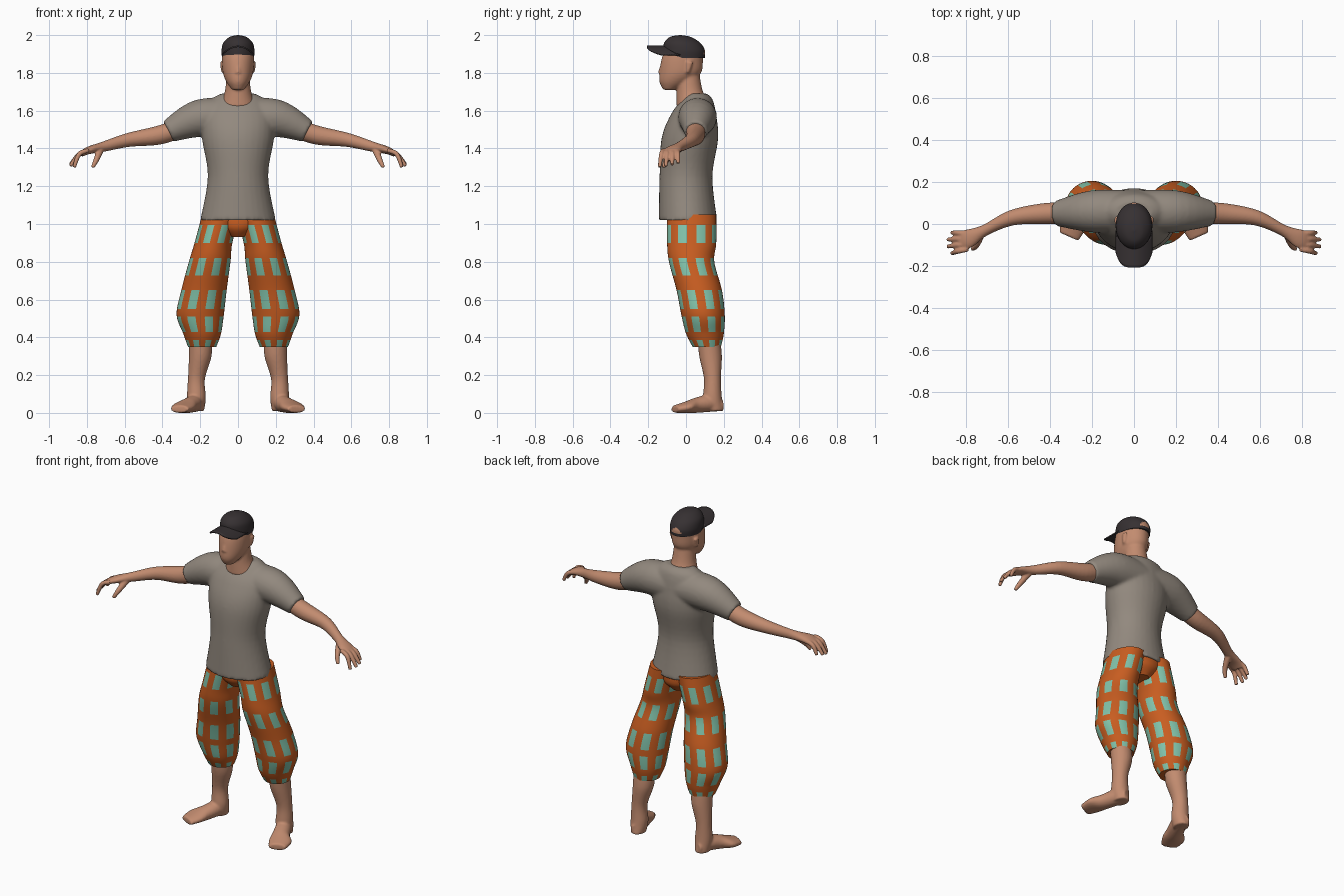
import bpy
import bmesh
import math
from mathutils import Vector

if "Cube" in bpy.data.objects:
    bpy.data.objects.remove(bpy.data.objects["Cube"])

ACROSS = Vector((1, 0, 0))
DEPTH = Vector((0, 1, 0))
UP = Vector((0, 0, 1))


def material(name, red, green, blue):
    mat = bpy.data.materials.new(name)
    mat.use_nodes = True
    mat.diffuse_color = (red, green, blue, 1)
    shader = mat.node_tree.nodes["Principled BSDF"]
    shader.inputs["Base Color"].default_value = mat.diffuse_color
    return mat


skin = material("skin", .54, .26, .16)
grey = material("shirt grey", .29, .25, .21)
orange = material("trouser orange", .58, .11, .015)
teal = material("check teal", .22, .54, .4)
charcoal = material("cap charcoal", .037, .03, .032)


def spline(before, start, end, after, t):
    """Catmull-Rom value between start and end."""
    slope_in, slope_out = (end - before) / 2, (after - start) / 2
    ease = t * t * (3 - 2 * t)
    return (start + (end - start) * ease
            + slope_in * t * (1 - t) ** 2 - slope_out * t * t * (1 - t))


def refine(rows, steps):
    """Fill in smooth rows; a row with one radius is round."""
    rows = [row if len(row) == 5 else (*row, row[-1]) for row in rows]
    padded = [rows[0], *rows, rows[-1]]
    result = []
    for quad in zip(padded, padded[1:], padded[2:], padded[3:]):
        for step in range(steps):
            result.append([spline(*values, step / steps) for values in zip(*quad)])
    return result + [list(rows[-1])]


def loft(bm, rows, side=ACROSS, axis=UP, sides=32, steps=6):
    """Closed tube through rows of x, y, z, half width, half depth.
    Without an axis the rings follow the path. Returns (column, face) pairs."""
    rows = refine(rows, steps)
    centres = [Vector(row[:3]) for row in rows]
    rings, faces = [], []
    for i, (centre, row) in enumerate(zip(centres, rows)):
        along = axis or centres[min(i + 1, len(rows) - 1)] - centres[max(i - 1, 0)]
        along = along.normalized()
        wide = (side - along * side.dot(along)).normalized()
        deep = along.cross(wide)
        ring = []
        for j in range(sides):
            angle = math.tau * j / sides
            offset = wide * row[3] * math.cos(angle) + deep * row[4] * math.sin(angle)
            ring.append(bm.verts.new(centre + offset))
        rings.append(ring)
    for low, high in zip(rings, rings[1:]):
        for j in range(sides):
            k = (j + 1) % sides
            faces.append((j, bm.faces.new((low[j], low[k], high[k], high[j]))))
    bm.faces.new(rings[0])
    bm.faces.new(rings[-1])
    return faces


def column(bm, rows, **options):
    """Upright loft on the centre line, from rows of y, z and radii."""
    return loft(bm, [(0, *row) for row in rows], **options)


def finish(name, bm, materials, voxel=None, mirror=False):
    bmesh.ops.recalc_face_normals(bm, faces=bm.faces[:])
    for face in bm.faces:
        face.smooth = len(face.verts) == 4
    mesh = bpy.data.meshes.new(name)
    bm.to_mesh(mesh)
    bm.free()
    for mat in materials:
        mesh.materials.append(mat)
    part = bpy.data.objects.new(name, mesh)
    bpy.context.scene.collection.objects.link(part)
    if voxel:  # fuse overlapping volumes into one organic surface
        fuse = part.modifiers.new("fuse", "REMESH")
        fuse.mode = "VOXEL"
        fuse.voxel_size = voxel
        fuse.use_smooth_shade = True
        relax = part.modifiers.new("relax", "SMOOTH")
        relax.factor = .5
        relax.iterations = 4
    if mirror:
        part.modifiers.new("mirror", "MIRROR").use_mirror_merge = False
    return part


# Shirt: torso and both sleeves
bm = bmesh.new()
column(bm, [(.01, 1.02, .2, .155), (0, 1.25, .16, .14), (.02, 1.45, .19, .15),
            (.04, 1.58, .19, .12), (.06, 1.66, .14, .08), (.06, 1.69, .09, .05)])
for sign in (1, -1):
    loft(bm, [(0, .06, 1.56, .1), (sign * .2, .06, 1.56, .1), (sign * .37, .05, 1.49, .06)],
         side=DEPTH, axis=None)
finish("shirt", bm, [grey], voxel=.01)

# Head: neck, skull, nose and ears
bm = bmesh.new()
column(bm, [(.04, 1.62, .1, .09), (.02, 1.7, .07), (.01, 1.8, .06)])
column(bm, [(-.09, 1.71, .03), (-.06, 1.75, .06, .08), (-.03, 1.8, .08, .11),
            (-.02, 1.87, .085, .11), (-.01, 1.92, .08, .1), (-.01, 1.96, .06, .08)])
column(bm, [(-.12, 1.86, .01), (-.135, 1.8, .015)], sides=12)
for sign in (1, -1):
    loft(bm, [(sign * .08, .01, 1.8, .01), (sign * .085, .02, 1.86, .01, .02)], sides=12)
finish("head", bm, [skin], voxel=.007)

# Arms with palm, fingers and thumb
bm = bmesh.new()
loft(bm, [(.3, .05, 1.51, .05), (.42, .05, 1.47, .05), (.58, .03, 1.445, .037),
          (.71, -.03, 1.41, .027), (.79, -.07, 1.39, .045, .02), (.83, -.08, 1.37, .04, .015)],
     side=DEPTH, axis=None)
for finger in range(4):
    reach = .89 - .01 * (finger - 1.5) ** 2
    root, tip = .025 * finger - .12, .033 * finger - .14
    loft(bm, [(.79, root, 1.39, .012), (.84, (root + tip) / 2, 1.37, .013),
              (reach, tip, 1.3 + finger * .007, .01)], side=DEPTH, axis=None, sides=12)
loft(bm, [(.73, -.05, 1.39, .02), (.75, -.1, 1.34, .015), (.77, -.12, 1.3, .01)],
     side=DEPTH, axis=None, sides=12)
finish("arms", bm, [skin], voxel=.005, mirror=True)

# Lower legs and feet
bm = bmesh.new()
loft(bm, [(.2, .12, .4, .06), (.2, .13, .3, .06), (.22, .14, .18, .045),
          (.22, .14, .08, .05), (.22, .15, .01, .04, .05)])
loft(bm, [(.21, .19, .04, .03), (.23, .12, .05, .045), (.26, .05, .04, .05, .04),
          (.29, 0, .03, .065, .03), (.31, -.06, .02, .05, .02)], axis=Vector((.4, -.9, 0)))
finish("lower_legs", bm, [skin], voxel=.007, mirror=True)

# Baggy trouser legs with checks in rows and columns
bm = bmesh.new()
cloth = loft(bm, [(.09, .03, 1.05, .1, .13), (.13, .03, .9, .1, .13), (.15, .03, .8, .11, .12),
                  (.18, .07, .65, .12), (.2, .09, .52, .125, .115), (.19, .1, .42, .1),
                  (.19, .11, .35, .075)], sides=64, steps=12)
for strip, face in cloth:
    height = face.calc_center_median().z
    in_row = any(abs(height - row) < .045 for row in (.95, .77, .6, .47, .34))
    if in_row and 2 <= strip % 8 <= 5:
        face.material_index = 1
finish("trouser_legs", bm, [orange, teal], mirror=True)

# Seat of the trousers
bm = bmesh.new()
column(bm, [(.03, .93, .05, .08), (.03, .98, .12), (.03, 1.05, .17, .12)])
finish("trouser_seat", bm, [orange])

# Cap crown with an arched opening at the back
bm = bmesh.new()
crown = column(bm, [(-.01, 1.88, .085, .11), (-.01, 1.92, .087, .11), (-.02, 1.96, .077, .095),
                    (-.03, 1.99, .045, .055), (-.03, 2, .005)], sides=64, steps=8)
for strip, face in crown:
    spot = face.calc_center_median()
    if spot.y > 0 and spot.z > 1.9 and math.hypot(spot.x, spot.z - 1.9) < .03:
        face.material_index = 1
finish("cap_crown", bm, [charcoal, skin])

# Curved cap brim
bm = bmesh.new()
bmesh.ops.create_grid(bm, x_segments=24, y_segments=8, size=1)
for vert in bm.verts:
    across, along = vert.co.x, (vert.co.y + 1) / 2
    inner = -.03 - .07 * math.sqrt(max(0, 1 - across ** 2))
    outer = .075 * across ** 4 - .207
    vert.co = (.086 * across, inner + (outer - inner) * along, 1.94 - .045 * across ** 2)
brim = finish("cap_brim", bm, [charcoal])
thickness = brim.modifiers.new("thickness", "SOLIDIFY")
thickness.thickness = .008
thickness.offset = 0
